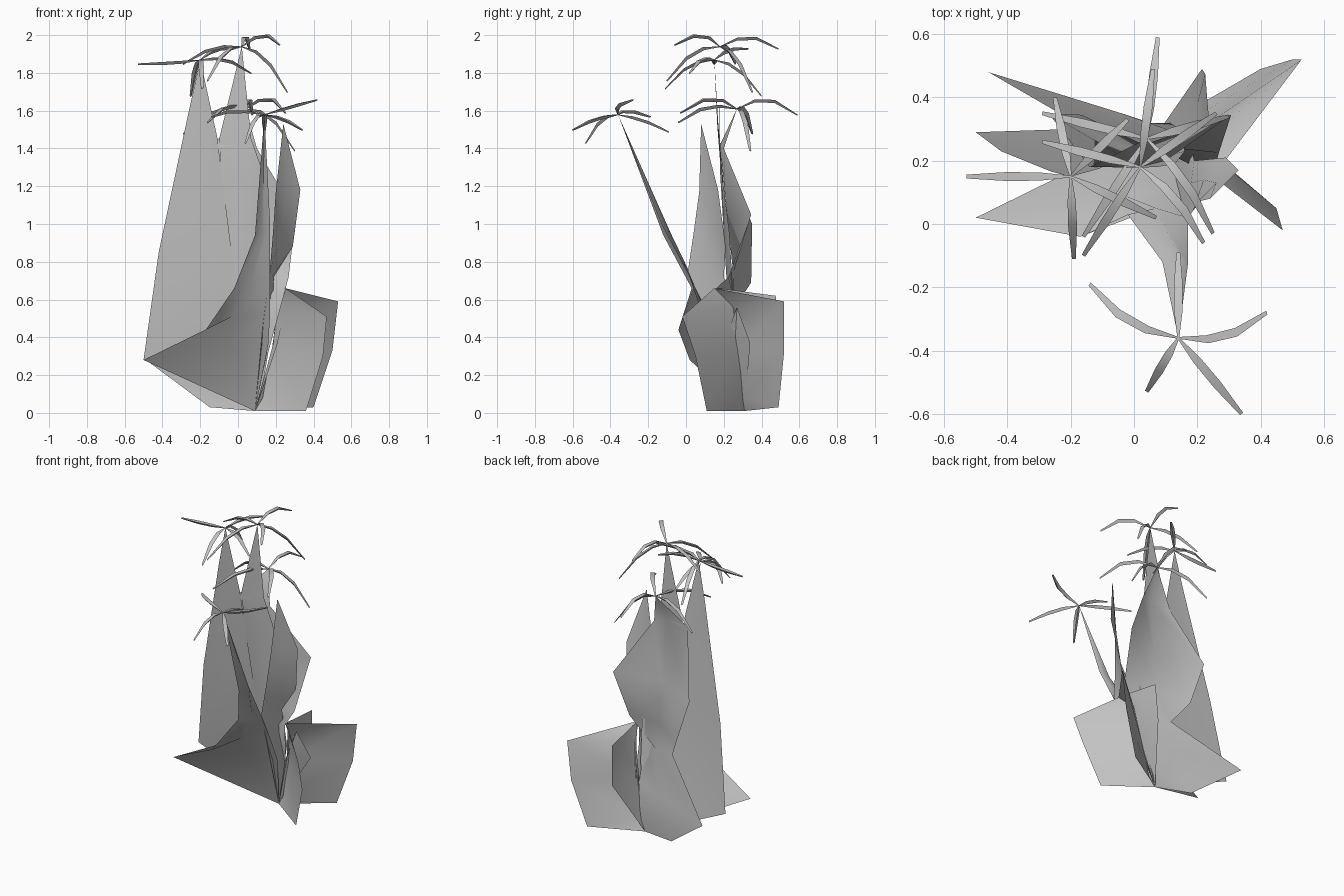
import bpy
import math
from mathutils import Vector

grey = bpy.data.materials.new("pale_grey")
grey.diffuse_color = (0.55, 0.55, 0.55, 1)


def make_object(name, verts, faces):
    mesh = bpy.data.meshes.new(name)
    mesh.from_pydata(verts, [], faces)
    mesh.update()
    mesh.materials.append(grey)
    obj = bpy.data.objects.new(name, mesh)
    bpy.context.collection.objects.link(obj)
    bpy.context.view_layer.objects.active = obj
    obj.select_set(True)
    bpy.ops.object.shade_smooth_by_angle(angle=math.radians(60))
    obj.select_set(False)
    return obj


def leaf(name, base, rows, tip):
    """Folded sheet: rows of (left, middle, right) between base and tip."""
    verts = [base] + [p for r in rows for p in r] + [tip]
    faces = [(0, 2, 1), (0, 3, 2)]
    for i in range(len(rows) - 1):
        a, b = 1 + 3 * i, 4 + 3 * i
        faces += [(a, a + 1, b + 1, b), (a + 1, a + 2, b + 2, b + 1)]
    a, end = len(verts) - 4, len(verts) - 1
    faces += [(a, a + 1, end), (a + 1, a + 2, end)]
    return make_object(name, verts, faces)


def umbel(name, centre, rays):
    """Star of thin V-section rays; each ray is (tip, arch height, side bend)."""
    verts, faces = [], []
    c = Vector(centre)
    for tip, arch, bend in rays:
        t = Vector(tip)
        side = Vector((-(t - c).y, (t - c).x, 0)).normalized()
        n0 = len(verts)
        for f, w in ((0, 0.003), (0.3, 0.013), (0.62, 0.014), (1, 0.006)):
            k = 4 * f * (1 - f)
            p = c.lerp(t, f) + Vector((0, 0, arch * k)) + side * bend * k
            verts += [p - side * w, p - Vector((0, 0, w * 1.2)), p + side * w]
        for k in range(3):
            a = n0 + 3 * k
            faces += [(a, a + 1, a + 4, a + 3), (a + 1, a + 2, a + 5, a + 4)]
            faces.append((a + 2, a, a + 3, a + 5))
    return make_object(name, verts, faces)


root = (0.09, 0.31, 0.01)

# Broad, nearly flat leaf on the left, running up to a flower head
leaf("left_leaf", root, [
    [(-0.50, 0.29, 0.28), (-0.23, 0.27, 0.31), (0.03, 0.26, 0.33)],
    [(-0.42, 0.23, 0.85), (-0.23, 0.215, 0.88), (-0.04, 0.21, 0.90)],
    [(-0.26, 0.165, 1.60), (-0.18, 0.165, 1.53), (-0.11, 0.175, 1.46)],
], (-0.20, 0.15, 1.87))

# Leaf reaching forward, with a wide wing at the bottom left
leaf("front_leaf", root, [
    [(-0.50, 0.02, 0.28), (-0.045, 0.15, 0.37), (0.16, 0.20, 0.36)],
    [(-0.17, -0.04, 0.44), (-0.03, 0.09, 0.51), (0.17, 0.12, 0.52)],
    [(-0.02, 0.03, 0.66), (0.07, 0.05, 0.68), (0.17, 0.02, 0.72)],
    [(0.09, -0.12, 0.94), (0.13, -0.08, 0.95), (0.17, -0.13, 1.00)],
], (0.14, -0.36, 1.58))

# Tall centre leaf
leaf("centre_leaf", root, [
    [(-0.05, 0.25, 0.45), (0.06, 0.23, 0.45), (0.16, 0.26, 0.45)],
    [(-0.06, 0.22, 0.95), (0.04, 0.20, 0.95), (0.16, 0.23, 0.95)],
    [(-0.09, 0.19, 1.28), (0.02, 0.18, 1.28), (0.13, 0.19, 1.28)],
    [(-0.10, 0.18, 1.45), (0.00, 0.178, 1.45), (0.07, 0.18, 1.45)],
], (0.02, 0.18, 1.94))

# Wide leaf at the back, with a wing at the bottom left and a broad upper blade
leaf("back_leaf", root, [
    [(-0.15, 0.37, 0.03), (0.05, 0.32, 0.10), (0.12, 0.32, 0.08)],
    [(-0.46, 0.48, 0.26), (-0.04, 0.35, 0.30), (0.16, 0.28, 0.32)],
    [(-0.08, 0.26, 0.56), (0.04, 0.26, 0.56), (0.25, 0.15, 0.65)],
    [(-0.165, 0.345, 0.69), (0.03, 0.25, 0.74), (0.268, 0.225, 0.72)],
    [(-0.27, 0.35, 1.00), (0.02, 0.22, 1.02), (0.307, 0.345, 1.05)],
    [(-0.14, 0.18, 1.41), (0.02, 0.18, 1.42), (0.10, 0.20, 1.40)],
], (0.04, 0.27, 1.61))

# Pointed leaf on the right
leaf("right_leaf", root, [
    [(0.13, 0.14, 0.45), (0.15, 0.22, 0.45), (0.18, 0.27, 0.45)],
    [(0.168, 0.01, 0.75), (0.18, 0.13, 0.72), (0.19, 0.20, 0.72)],
    [(0.185, 0.04, 0.95), (0.22, 0.14, 0.90), (0.29, 0.21, 0.88)],
    [(0.20, 0.07, 1.17), (0.26, 0.13, 1.18), (0.33, 0.17, 1.18)],
], (0.24, 0.08, 1.53))

# Short open leaf low on the right
leaf("low_right_leaf", root, [
    [(0.36, 0.11, 0.01), (0.13, 0.30, 0.08), (0.40, 0.49, 0.03)],
    [(0.45, 0.05, 0.30), (0.18, 0.28, 0.34), (0.50, 0.52, 0.33)],
    [(0.47, -0.02, 0.51), (0.21, 0.25, 0.56), (0.53, 0.52, 0.59)],
], (0.25, 0.15, 0.66))

# Short upright leaf low at the back right
leaf("low_back_leaf", root, [
    [(0.18, 0.27, 0.34), (0.20, 0.38, 0.35), (0.215, 0.49, 0.36)],
    [(0.21, 0.23, 0.56), (0.23, 0.35, 0.60), (0.225, 0.475, 0.62)],
], (0.25, 0.17, 0.66))

# Small inner leaf
leaf("small_leaf", root, [
    [(0.21, 0.20, 0.37), (0.19, 0.26, 0.38), (0.31, 0.34, 0.37)],
], (0.25, 0.27, 0.56))

# Flower heads
umbel("left_flower_head", (-0.20, 0.15, 1.87), [
    ((-0.53, 0.15, 1.85), 0.0, 0), ((-0.19, -0.11, 1.72), 0.05, 0),
    ((-0.25, 0.40, 1.68), 0.05, 0), ((-0.02, 0.33, 1.93), 0.03, 0),
    ((0.07, 0.02, 1.80), 0.04, 0)])
umbel("top_flower_head", (0.02, 0.18, 1.94), [
    ((0.06, 0.49, 1.93), 0.06, 0), ((0.22, -0.06, 1.95), 0.06, 0.02),
    ((0.26, 0.35, 1.70), 0.06, 0), ((-0.16, -0.10, 1.76), 0.06, 0),
    ((-0.29, 0.26, 1.85), 0.04, 0)])
umbel("back_flower_head", (0.04, 0.27, 1.61), [
    ((0.075, 0.59, 1.58), 0.07, 0), ((0.25, -0.03, 1.59), 0.07, 0.02),
    ((-0.16, -0.04, 1.54), 0.05, 0), ((-0.29, 0.35, 1.48), 0.06, 0),
    ((0.30, 0.34, 1.39), 0.07, 0)])
umbel("front_flower_head", (0.14, -0.36, 1.58), [
    ((0.42, -0.28, 1.66), 0.01, -0.035), ((-0.14, -0.19, 1.57), 0.03, 0.035),
    ((0.04, -0.53, 1.43), 0.05, 0), ((0.34, -0.60, 1.50), 0.02, 0),
    ((0.14, -0.09, 1.49), 0.02, 0)])
